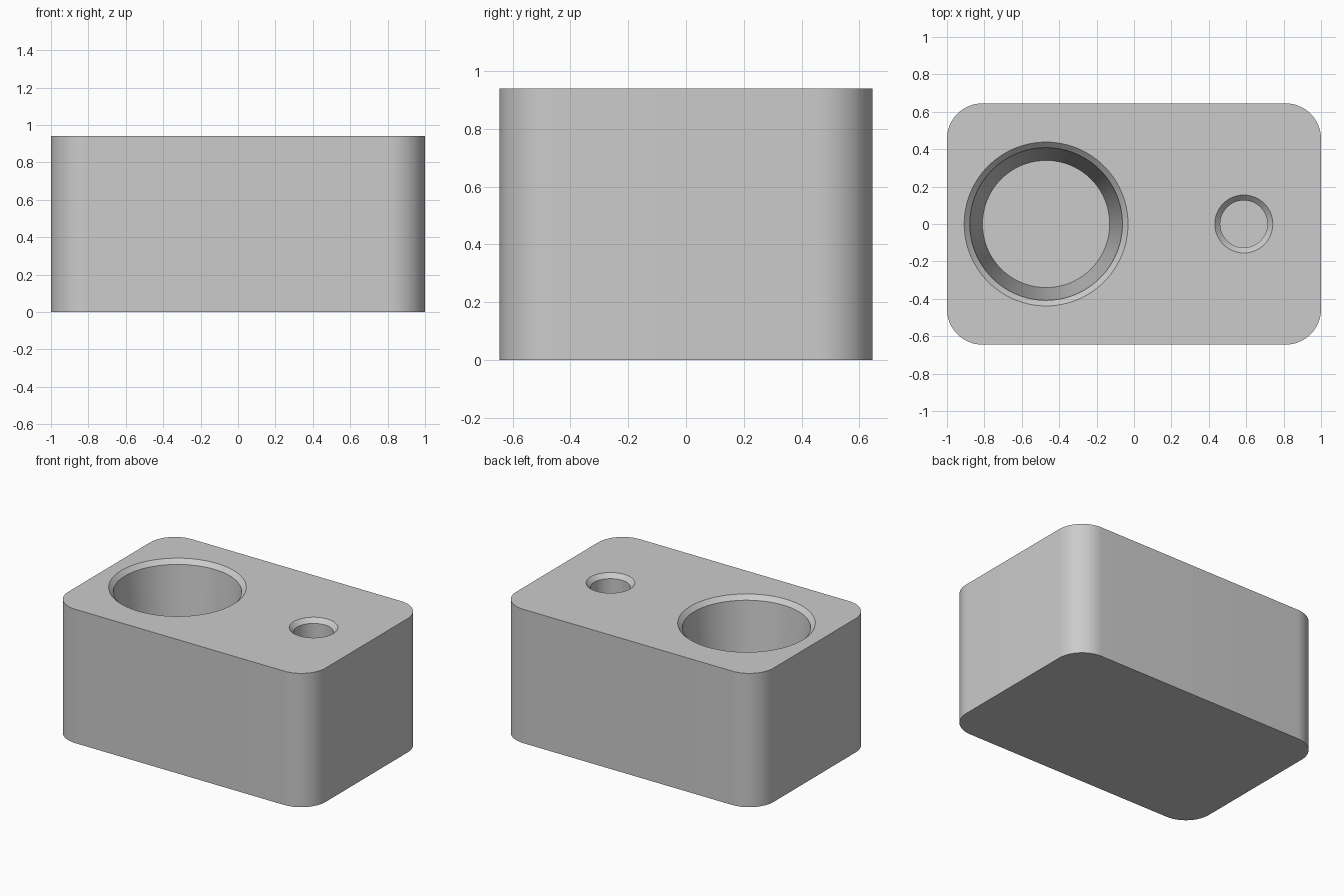
import bpy, bmesh, math

HEIGHT = 0.94
CHAMFER = 0.03

if "Cube" in bpy.data.objects:
    bpy.data.objects.remove(bpy.data.objects["Cube"], do_unlink=True)

grey = bpy.data.materials.new("plain grey")
grey.use_nodes = True
grey.diffuse_color = (0.6, 0.6, 0.6, 1)
grey.node_tree.nodes["Principled BSDF"].inputs["Base Color"].default_value = (0.6, 0.6, 0.6, 1)


def new_object(name, bm):
    bmesh.ops.recalc_face_normals(bm, faces=bm.faces)
    mesh = bpy.data.meshes.new(name)
    bm.to_mesh(mesh)
    bm.free()
    mesh.materials.append(grey)
    obj = bpy.data.objects.new(name, mesh)
    bpy.context.collection.objects.link(obj)
    return obj


def rounded_block(name, width, depth, height, radius):
    bm = bmesh.new()
    bmesh.ops.create_cube(bm, size=1)
    bmesh.ops.scale(bm, vec=(width, depth, height), verts=bm.verts)
    bmesh.ops.translate(bm, vec=(0, 0, height / 2), verts=bm.verts)
    uprights = [e for e in bm.edges if abs(e.verts[0].co.z - e.verts[1].co.z) > height / 2]
    bmesh.ops.bevel(bm, geom=uprights, offset=radius, segments=16, profile=0.5, affect="EDGES")
    return new_object(name, bm)


def hole_cutter(name, x, rim, wall, floor, depth, sides=96):
    """Solid of stacked rings: floor, tapered wall and chamfered rim."""
    bm = bmesh.new()
    levels = [(floor, HEIGHT - depth), (wall, HEIGHT - CHAMFER),
              (2 * rim - wall, HEIGHT + CHAMFER)]
    rings = []
    for radius, z in levels:
        rings.append([bm.verts.new((x + radius * math.cos(a), radius * math.sin(a), z))
                      for a in (math.tau * i / sides for i in range(sides))])
    for low, high in zip(rings, rings[1:]):
        for i in range(sides):
            j = (i + 1) % sides
            bm.faces.new((low[i], low[j], high[j], high[i]))
    bm.faces.new(rings[0])
    bm.faces.new(rings[-1])
    cutter = new_object(name, bm)
    cutter.hide_render = True
    return cutter


# Block with rounded upright corners
block = rounded_block("holder_block", 2.0, 1.29, HEIGHT, 0.19)

# Wide tapered cup hole on the right, narrow straight hole on the left
cutters = [hole_cutter("cup_hole_cutter", -0.47, 0.438, 0.408, 0.34, 0.8),
           hole_cutter("small_hole_cutter", 0.587, 0.155, 0.126, 0.126, 0.75)]

bpy.ops.object.select_all(action="DESELECT")
block.select_set(True)
bpy.context.view_layer.objects.active = block
for cutter in cutters:
    cut = block.modifiers.new(cutter.name, "BOOLEAN")
    cut.operation = "DIFFERENCE"
    cut.solver = "EXACT"
    cut.object = cutter
    bpy.ops.object.modifier_apply(modifier=cut.name)
    bpy.data.objects.remove(cutter, do_unlink=True)

bpy.ops.object.shade_smooth_by_angle(angle=math.radians(30))
